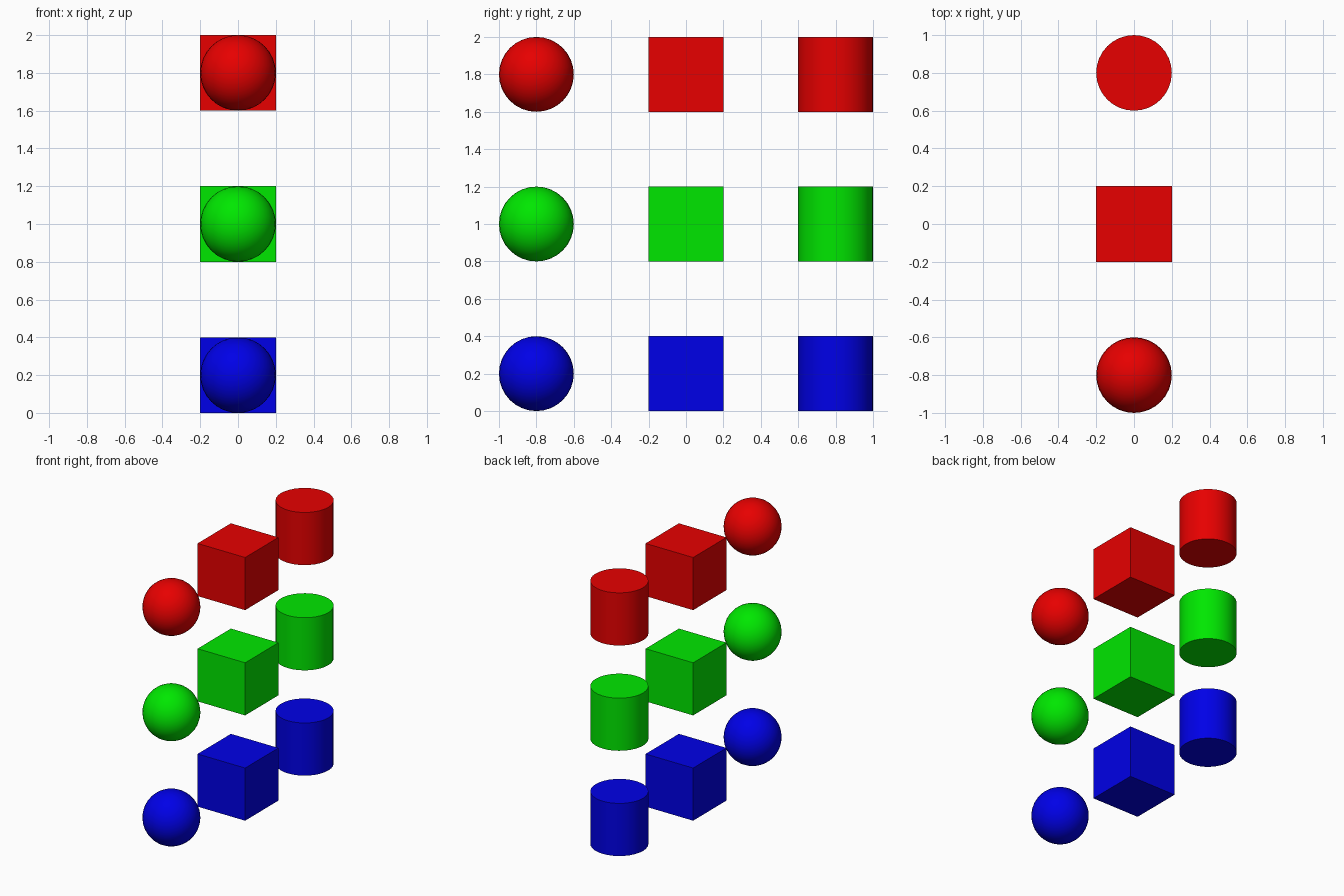
import bpy

if "Cube" in bpy.data.objects:
    bpy.data.objects.remove(bpy.data.objects["Cube"])

R = 0.2                    # half size of every solid
SPACING = 0.8

ROWS = [("blue", 0.2, (0.0, 0.0, 0.8, 1)),
        ("green", 1.0, (0.0, 0.8, 0.0, 1)),
        ("red", 1.8, (0.8, 0.0, 0.0, 1))]


def finish(name, mat, smooth=False):
    ob = bpy.context.object
    ob.name = name
    ob.data.materials.append(mat)
    if smooth:
        bpy.ops.object.shade_smooth_by_angle()


for colour, z, rgba in ROWS:
    mat = bpy.data.materials.new(colour)
    mat.diffuse_color = rgba
    mat.use_nodes = True
    mat.node_tree.nodes["Principled BSDF"].inputs["Base Color"].default_value = mat.diffuse_color

    # sphere at the front
    bpy.ops.mesh.primitive_uv_sphere_add(segments=32, ring_count=16, radius=R,
                                         location=(0, -SPACING, z))
    finish(colour + "_sphere", mat, smooth=True)

    # cube in the middle
    bpy.ops.mesh.primitive_cube_add(size=2 * R, location=(0, 0, z))
    finish(colour + "_cube", mat)

    # cylinder at the back
    bpy.ops.mesh.primitive_cylinder_add(vertices=32, radius=R, depth=2 * R,
                                        location=(0, SPACING, z))
    finish(colour + "_cylinder", mat, smooth=True)
